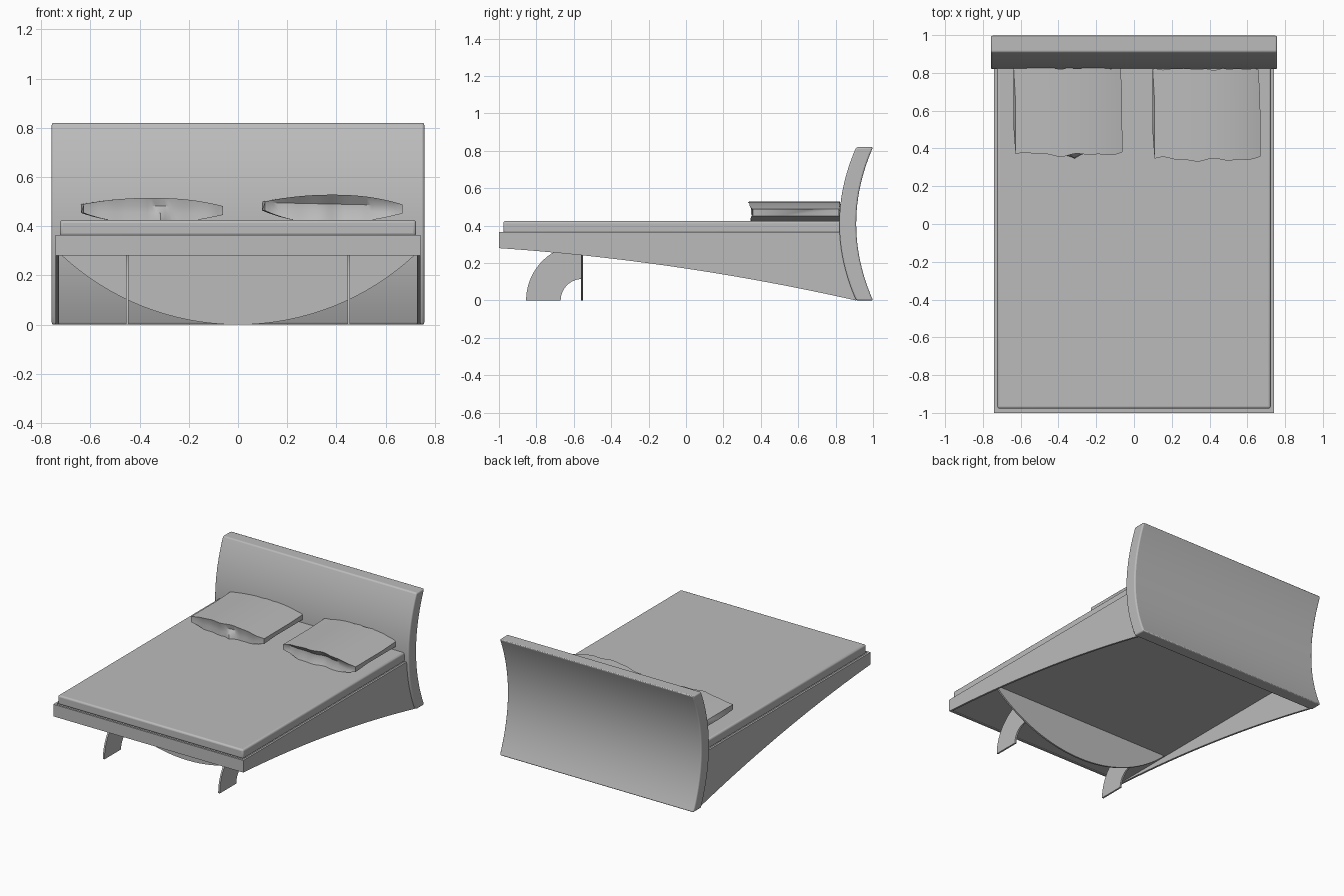
import bpy, bmesh, math
from mathutils import Vector

cube = bpy.data.objects.get("Cube")
if cube:
    bpy.data.objects.remove(cube, do_unlink=True)

GREY = (0.5, 0.5, 0.5, 1.0)
grey = bpy.data.materials.new("plain_grey")
grey.use_nodes = True
grey.diffuse_color = GREY
grey.node_tree.nodes["Principled BSDF"].inputs["Base Color"].default_value = GREY


def finish(bm, name, bevel=0.0, segments=3, angle=30):
    """Turn a bmesh into a shaded object, with optional rounded edges."""
    bmesh.ops.recalc_face_normals(bm, faces=bm.faces)
    mesh = bpy.data.meshes.new(name)
    bm.to_mesh(mesh)
    bm.free()
    mesh.materials.append(grey)
    obj = bpy.data.objects.new(name, mesh)
    bpy.context.collection.objects.link(obj)
    if bevel:
        mod = obj.modifiers.new("rounded_edges", "BEVEL")
        mod.width, mod.segments = bevel, segments
        mod.limit_method, mod.angle_limit = "ANGLE", math.radians(40)
    bpy.ops.object.select_all(action="DESELECT")
    obj.select_set(True)
    bpy.context.view_layer.objects.active = obj
    bpy.ops.object.shade_smooth_by_angle(angle=math.radians(angle))
    return obj


def extrude(name, points, axis, low, high, bevel=0.0):
    """Extrude a flat profile: yz points along x, or xz points along y."""
    place = (lambda a, b: (low, a, b)) if axis == "x" else (lambda a, b: (a, low, b))
    shift = Vector((high - low, 0, 0) if axis == "x" else (0, high - low, 0))
    bm = bmesh.new()
    face = bm.faces.new([bm.verts.new(place(a, b)) for a, b in points])
    new = bmesh.ops.extrude_face_region(bm, geom=[face], use_keep_orig=True)["geom"]
    verts = [v for v in new if isinstance(v, bmesh.types.BMVert)]
    bmesh.ops.translate(bm, verts=verts, vec=shift)
    return finish(bm, name, bevel)


def box(name, x, y, z, bevel=0.0):
    corners = [(y[0], z[0]), (y[1], z[0]), (y[1], z[1]), (y[0], z[1])]
    return extrude(name, corners, "x", x[0], x[1], bevel)


# Headboard: a curved slab bowed towards the mattress
def bow(z):
    return 0.82 + 0.09 * ((z - 0.41) / 0.41) ** 2


heights = [0.82 * i / 24 for i in range(25)]
front = [(bow(z), z) for z in heights]
back = [(bow(z) + 0.09, z) for z in reversed(heights)]
extrude("headboard", front + back, "x", -0.757, 0.757, 0.009)

# Side panels, sweeping down to the floor at the headboard
steps = [i / 24 for i in range(25)]
sweep = [(-1 + 1.91 * t, 0.28 * (1 - t) + 0.15 * t * (1 - t)) for t in steps]
panel = sweep + [(0.86, 0.365), (-1, 0.365)]
for side, x in (("right", -0.742), ("left", 0.728)):
    extrude(side + "_side_panel", panel, "x", x, x + 0.014)

# Front rail, platform and mattress
box("front_rail", (-0.728, 0.728), (-1, -0.986), (0.28, 0.365))
box("platform", (-0.728, 0.728), (-0.986, 0.85), (0.285, 0.36))
box("mattress", (-0.724, 0.724), (-0.977, 0.84), (0.36, 0.425), 0.012)

# Curved cross brace under the platform
radius = 1.054
limit = math.acos(1 - 0.285 / radius)
angles = [limit * (i / 16 - 1) for i in range(33)]
arc = [(radius * math.sin(a), radius * (1 - math.cos(a))) for a in angles]
extrude("cross_brace", arc, "y", -0.562, -0.55)

# Front legs: quarter rings running into the brace and the platform
def ring(r, start, end, count=14):
    turns = [math.radians(start + (end - start) * i / count) for i in range(count + 1)]
    return [(-0.555 + r * math.cos(a), r * math.sin(a)) for a in turns]


leg = ring(0.3, 180, 108) + [(-0.555, 0.285)] + ring(0.115, 90, 180)
for side, x in (("right", -0.45), ("left", 0.45)):
    extrude(side + "_front_leg", leg, "x", x - 0.006, x + 0.006)


# Pillows: lens-shaped cushions with a tucked seam band at front and back
def pillow(name, centre, half, y_front, y_back, base, top, tuck, fold, lean):
    bm = bmesh.new()
    count, rings = 32, []
    for i in range(count + 1):
        u = 2 * i / count - 1
        puff = 1 - abs(u) ** 2.2
        seam = (base + top) / 2 - lean * u
        z_top = seam + 0.018 + (top - seam - 0.018) * puff
        z_low = seam - 0.018 - (seam - 0.018 - base) * min(1, 1.35 * puff)
        wave = 0.006 * math.sin(7 * u + centre) + 0.004 * math.sin(13 * u)
        crease = fold * max(0, 1 - abs(u - 0.13) / 0.16)
        y0 = y_front + wave + 0.012 * u * u
        y1 = y_back - abs(wave)
        inset = tuck * puff
        x = centre + half * u
        loop = [(y0, z_top), (y0 + inset, seam + 0.014),
                (y0 + inset - crease, seam - 0.014), (y0 + inset * 0.4 - crease, z_low),
                (y1, z_low), (y1 - inset, seam - 0.014),
                (y1 - inset, seam + 0.014), (y1, z_top)]
        # Two middle stations make the sides gently wavy
        for k, at in ((4, 0.33), (6, 0.67)):
            y = y0 + (y1 - y0) * at
            loop.insert(k if k == 4 else len(loop), (y, z_low if k == 4 else z_top))
        ring_verts = []
        for y, z in loop:
            ripple = 0.006 * math.sin(22 * y) * abs(u) ** 3
            ring_verts.append(bm.verts.new((x + ripple, y, z)))
        rings.append(ring_verts)
    for a, b in zip(rings, rings[1:]):
        n = len(a)
        for k in range(n):
            bm.faces.new((a[k], a[(k + 1) % n], b[(k + 1) % n], b[k]))
    bm.faces.new(rings[0])
    bm.faces.new(rings[-1])
    bmesh.ops.triangulate(bm, faces=[f for f in bm.faces if len(f.verts) > 4])
    finish(bm, name, angle=35)


pillow("right_pillow", -0.35, 0.283, 0.365, 0.83, 0.421, 0.515, 0.008, 0.03, 0.004)
pillow("left_pillow", 0.383, 0.28, 0.338, 0.825, 0.424, 0.528, 0.03, 0.0, 0.006)
